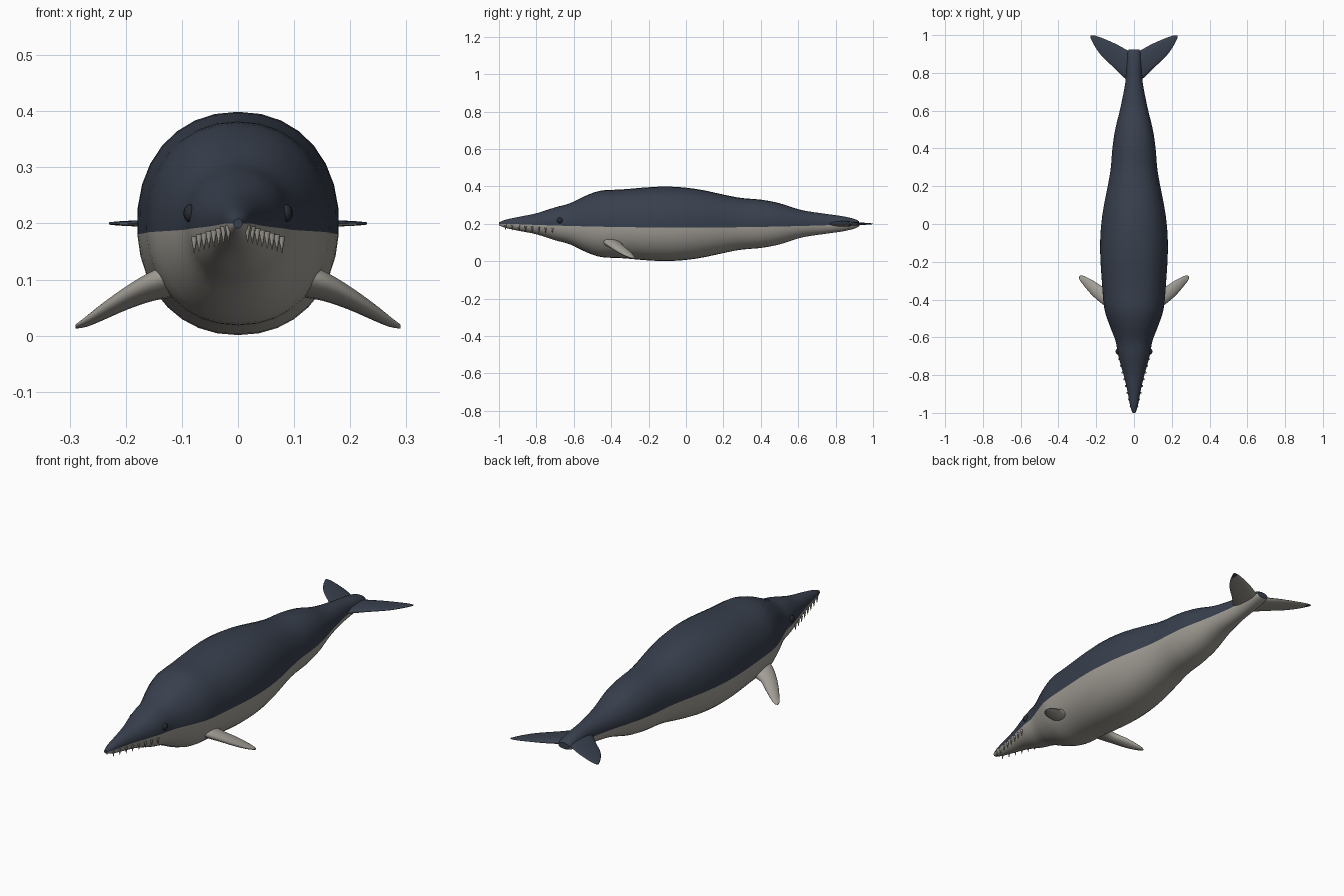
import bpy, bmesh, math
from mathutils import Vector

cube = bpy.data.objects.get("Cube")
if cube:
    bpy.data.objects.remove(cube, do_unlink=True)


def material(name, colour):
    mat = bpy.data.materials.new(name)
    mat.use_nodes = True
    mat.diffuse_color = (*colour, 1)
    mat.node_tree.nodes["Principled BSDF"].inputs["Base Color"].default_value = (*colour, 1)
    return mat


navy = material("navy back", (0.04, 0.051, 0.075))
grey = material("pale grey belly", (0.36, 0.34, 0.305))
black = material("dark eye", (0.02, 0.023, 0.03))
MID = 0.2


def finish(bm, name, mats, angle=60):
    bmesh.ops.recalc_face_normals(bm, faces=bm.faces)
    mesh = bpy.data.meshes.new(name)
    bm.to_mesh(mesh)
    bm.free()
    obj = bpy.data.objects.new(name, mesh)
    bpy.context.collection.objects.link(obj)
    for mat in mats:
        mesh.materials.append(mat)
    bpy.ops.object.select_all(action="DESELECT")
    obj.select_set(True)
    bpy.context.view_layer.objects.active = obj
    bpy.ops.object.shade_smooth_by_angle(angle=math.radians(angle))
    return obj


def loft(bm, rings):
    """Skin a list of closed rings and cap both ends."""
    loops = [[bm.verts.new(p) for p in ring] for ring in rings]
    n = len(loops[0])
    for a, b in zip(loops, loops[1:]):
        for i in range(n):
            j = (i + 1) % n
            face = bm.faces.new((a[i], a[j], b[j], b[i]))
            face.material_index = 0 if i < n // 2 else 1
    bm.faces.new(loops[0])
    bm.faces.new(loops[-1])


def smooth_path(points, steps):
    """Catmull-Rom samples through the points."""
    pts = [Vector(p) for p in points]
    pts = [pts[0]] + pts + [pts[-1]]
    out = []
    for a, b, c, d in zip(pts, pts[1:], pts[2:], pts[3:]):
        for k in range(steps):
            t = k / steps
            out.append(b + (c - a) * (t / 2) + (a * 2 - b * 5 + c * 4 - d) * (t * t / 2)
                       + (b * 3 - a - c * 3 + d) * (t ** 3 / 2))
    return out + [pts[-1]]


# Body: stations of y, half width, half height
stations = smooth_path([
    (-1, 0.008, 0.008), (-0.96, 0.021, 0.023), (-0.88, 0.036, 0.04),
    (-0.8, 0.055, 0.056), (-0.7, 0.083, 0.088), (-0.62, 0.098, 0.11),
    (-0.53, 0.132, 0.153), (-0.45, 0.157, 0.178), (-0.34, 0.168, 0.184),
    (-0.13, 0.18, 0.199), (0.05, 0.168, 0.187), (0.27, 0.127, 0.142),
    (0.4, 0.115, 0.129), (0.5, 0.1, 0.11), (0.62, 0.071, 0.073),
    (0.75, 0.046, 0.053), (0.84, 0.04, 0.04), (0.9, 0.036, 0.026),
    (0.925, 0.028, 0.014)], 4)


def power(v, p=0.93):
    return math.copysign(abs(v) ** p, v)


def body_ring(station, half=16):
    y, w, h = station
    drop = -0.02 * max(0, 1 - (y / 0.95) ** 2)      # colour line sags amidships
    a0 = -math.asin(min(0.9, -drop / h) ** (1 / 0.93))
    span = math.pi - 2 * a0
    angles = [a0 + span * i / half for i in range(half)]
    angles += [math.pi - a0 + (2 * math.pi - span) * i / half for i in range(half)]
    return [(w * power(math.cos(a)), y, MID + h * power(math.sin(a))) for a in angles]


bm = bmesh.new()
loft(bm, [body_ring(s) for s in stations])
finish(bm, "body", [navy, grey])


# Flukes: thin lofts from root to swept tip (x, leading y, trailing y, half thickness)
fluke_path = smooth_path([
    (0, 0.74, 0.9, 0.018), (0.045, 0.768, 0.925, 0.014), (0.1, 0.822, 0.955, 0.01),
    (0.17, 0.888, 0.985, 0.006), (0.21, 0.945, 0.998, 0.004),
    (0.23, 0.985, 0.999, 0.002)], 3)


def fluke_ring(station, side, n=16):
    x, lead, trail, t = station
    ring = []
    for i in range(n):
        a = 2 * math.pi * i / n
        ring.append((side * x, (lead + trail) / 2 + (trail - lead) / 2 * math.cos(a),
                     MID + t * math.sin(a)))
    return ring


for side, label in ((1, "left"), (-1, "right")):
    bm = bmesh.new()
    loft(bm, [fluke_ring(s, side) for s in fluke_path])
    for face in bm.faces:
        if abs(face.calc_center_median().x) > 0.205:
            face.material_index = 0
    finish(bm, label + "_fluke", [navy, grey], 80)


# Flippers: x, centre y, z, half chord, half thickness
flipper_path = smooth_path([
    (0.11, -0.395, 0.1, 0.06, 0.03), (0.155, -0.385, 0.087, 0.056, 0.024),
    (0.2, -0.355, 0.066, 0.054, 0.018), (0.24, -0.325, 0.043, 0.044, 0.013),
    (0.27, -0.3, 0.025, 0.029, 0.008), (0.29, -0.287, 0.016, 0.01, 0.003)], 3)
axis = Vector((0.42, 0, 0.9))       # flipper thickness direction
chord = Vector((0.2, 0.96, -0.22))  # flipper front to back direction

for side, label in ((1, "left"), (-1, "right")):
    bm = bmesh.new()
    rings = []
    for x, y, z, c, t in flipper_path:
        ring = []
        for i in range(16):
            a = 2 * math.pi * i / 16
            p = Vector((x, y, z)) + chord * (c * math.cos(a)) + axis * (t * math.sin(a))
            ring.append((side * min(p.x, 0.29), p.y, max(p.z, 0.012)))
        rings.append(ring)
    loft(bm, rings)
    finish(bm, label + "_flipper", [grey, grey], 80)

    # Eye
    bm = bmesh.new()
    bmesh.ops.create_uvsphere(bm, u_segments=16, v_segments=10, radius=0.016)
    bmesh.ops.scale(bm, vec=(0.7, 1, 1), verts=bm.verts)
    bmesh.ops.translate(bm, vec=(side * 0.086, -0.675, 0.218), verts=bm.verts)
    finish(bm, label + "_eye", [black])

    # Teeth hang along the edge of the jaw
    bm = bmesh.new()
    for k in range(8):
        f = k / 7
        y = -0.965 + 0.25 * f
        tooth = bmesh.ops.create_cone(bm, cap_ends=True, segments=8, radius1=0.0008,
                                      radius2=0.006, depth=0.03)["verts"]
        bmesh.ops.translate(bm, verts=tooth,
                            vec=(side * (0.017 + 0.061 * f), y, 0.182 - 0.02 * f))
    finish(bm, label + "_teeth", [grey], 50)
